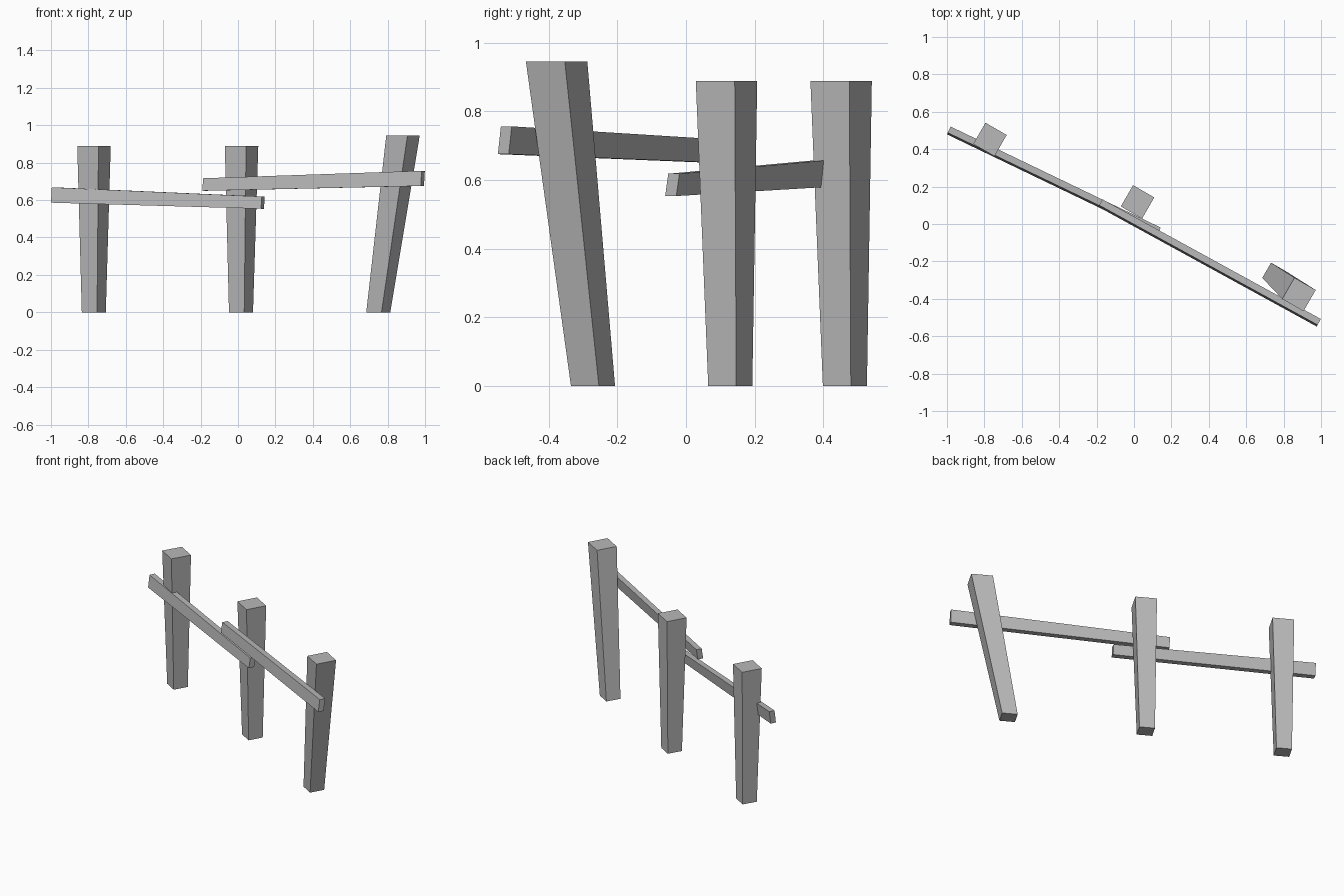
import bpy
import bmesh
from math import radians
from mathutils import Matrix, Vector

cube = bpy.data.objects.get("Cube")
if cube:
    bpy.data.objects.remove(cube, do_unlink=True)

grey = bpy.data.materials.new("weathered_grey")
grey.use_nodes = True
colour = (0.48, 0.48, 0.48, 1)
grey.diffuse_color = colour
grey.node_tree.nodes["Principled BSDF"].inputs["Base Color"].default_value = colour

CORNERS = [(-0.5, -0.5), (0.5, -0.5), (0.5, 0.5), (-0.5, 0.5)]


def loft(name, first, last):
    """Closed four-sided solid between two quads."""
    bm = bmesh.new()
    a = [bm.verts.new(p) for p in first]
    b = [bm.verts.new(p) for p in last]
    bm.faces.new(a)
    bm.faces.new(b)
    for i in range(4):
        j = (i + 1) % 4
        bm.faces.new((a[i], a[j], b[j], b[i]))
    bmesh.ops.recalc_face_normals(bm, faces=bm.faces)
    mesh = bpy.data.meshes.new(name)
    bm.to_mesh(mesh)
    bm.free()
    mesh.materials.append(grey)
    obj = bpy.data.objects.new(name, mesh)
    bpy.context.collection.objects.link(obj)


def post(name, foot, head):
    """Square post, turned to the fence line and wider at the head."""
    turn = Matrix.Rotation(radians(-30), 3, "Z")

    def ring(centre, width):
        return [Vector(centre) + turn @ Vector((x * width, y * width, 0)) for x, y in CORNERS]

    loft(name, ring(foot, 0.094), ring(head, 0.131))


def rail(name, start, end, start_height, end_height, thickness=0.036, lean=0.01):
    """Thin tapered board whose lower edge leans to the front."""
    start, end = Vector(start), Vector(end)
    along = end - start
    side = Vector((-along.y, along.x, 0)).normalized()

    def ring(centre, height):
        return [centre + side * (u * thickness + v * lean) + Vector((0, 0, v * height))
                for u, v in CORNERS]

    loft(name, ring(start, start_height), ring(end, end_height))


# Posts
post("right_post", (-0.771, 0.463, 0), (-0.77, 0.452, 0.889))
post("middle_post", (0.016, 0.129, 0), (0.019, 0.118, 0.889))
post("left_leaning_post", (0.75, -0.271, 0), (0.882, -0.377, 0.945))

# Rails
rail("right_rail", (-0.99, 0.5, 0.627), (0.133, -0.04, 0.586), 0.082, 0.065)
rail("left_rail", (-0.18, 0.112, 0.683), (0.988, -0.528, 0.716), 0.067, 0.081)
